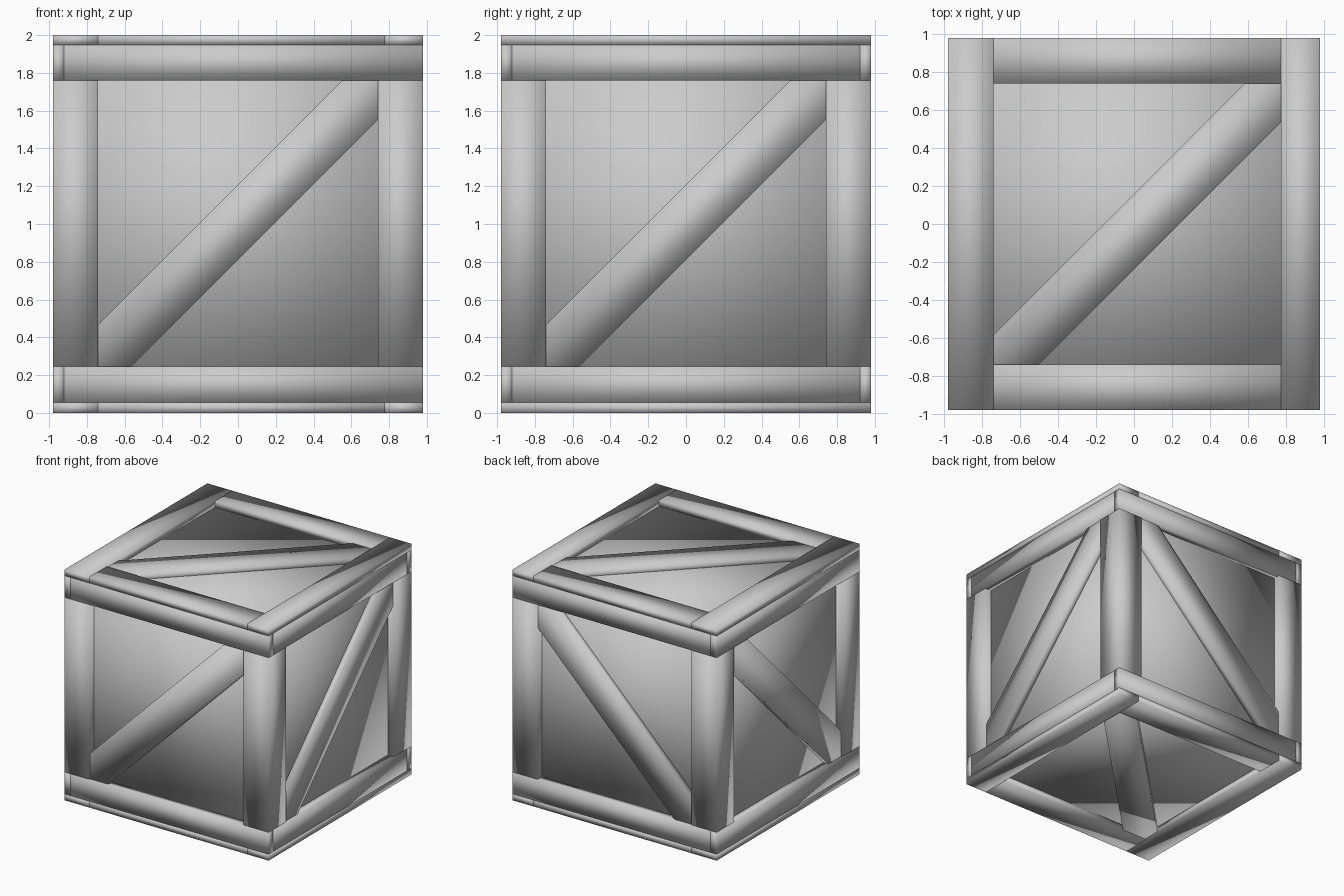
import bpy
from math import pi, sqrt
from mathutils import Matrix, Vector

if "Cube" in bpy.data.objects:
    bpy.data.objects.remove(bpy.data.objects["Cube"])

H = 0.98            # half width
T = 0.06            # plank thickness
I = H - T           # recessed panel half width
W = 0.74            # inner edge of the frame


def smooth(ob):
    for p in ob.data.polygons:
        p.use_smooth = True


def box(name, x, y, z):
    """Box from (min, max) ranges."""
    lo, hi = zip(x, y, z)
    bpy.ops.mesh.primitive_cube_add(size=1)
    ob = bpy.context.object
    ob.name = name
    size = [b - a for a, b in zip(lo, hi)]
    mid = [(a + b) / 2 for a, b in zip(lo, hi)]
    ob.data.transform(Matrix.Translation(Vector(mid)) @ Matrix.Diagonal((*size, 1)))
    smooth(ob)
    return ob


def brace(name, u, v, n, centre):
    """Diagonal slab lying in the u-v plane, facing n."""
    bpy.ops.mesh.primitive_cube_add(size=1)
    ob = bpy.context.object
    ob.name = name
    u, v, n = Vector(u), Vector(v), Vector(n)
    along, across = (u + v) / sqrt(2), (v - u) / sqrt(2)
    rot = Matrix((along, across, along.cross(across))).transposed().to_4x4()
    ob.data.transform(Matrix.Translation(Vector(centre) + n) @ rot
                      @ Matrix.Diagonal((2.3, 0.28, 0.07, 1)))
    smooth(ob)


# recessed panels
box("inner_panels", (-I, I), (-I, I), (0.055, 1.945))

# corner posts
for sx in (-1, 1):
    for sy in (-1, 1):
        box("corner_post", sorted((sx * W, sx * H)), sorted((sy * W, sy * H)), (0.245, 1.76))

# lid and base planks, then the rails around the sides
for level, cap, rail in (("lower", (0, 0.055), (0.055, 0.245)),
                         ("upper", (1.948, 2.0), (1.76, 1.948))):
    box(level + "_left_plank", (-H, -W), (-H, H), cap)
    box(level + "_right_plank", (0.775, H), (-H, H), cap)
    box(level + "_front_plank", (-W, 0.775), (-H, -W), cap)
    box(level + "_back_plank", (-W, 0.775), (W, H), cap)
    box(level + "_front_rail", (-I, H), (-H, -I), rail)
    box(level + "_back_rail", (-I, H), (I, H), rail)
    box(level + "_left_rail", (-H, -I), (-H, H), rail)
    box(level + "_right_rail", (I, H), (-I, I), rail)

# diagonal braces, one on each face
X, Y, Z = (1, 0, 0), (0, 1, 0), (0, 0, 1)
D = 0.935
for s, a, b, c in ((-1, "front", "left", "bottom"), (1, "back", "right", "top")):
    brace(a + "_brace", X, Z, (0, s * D, 0), (0, 0, 1.01))
    brace(b + "_brace", Y, Z, (s * D, 0, 0), (0, 0, 1.01))
    brace(c + "_brace", X, Y, (0, 0, s * 0.955), (0.02, -0.02, 1))
